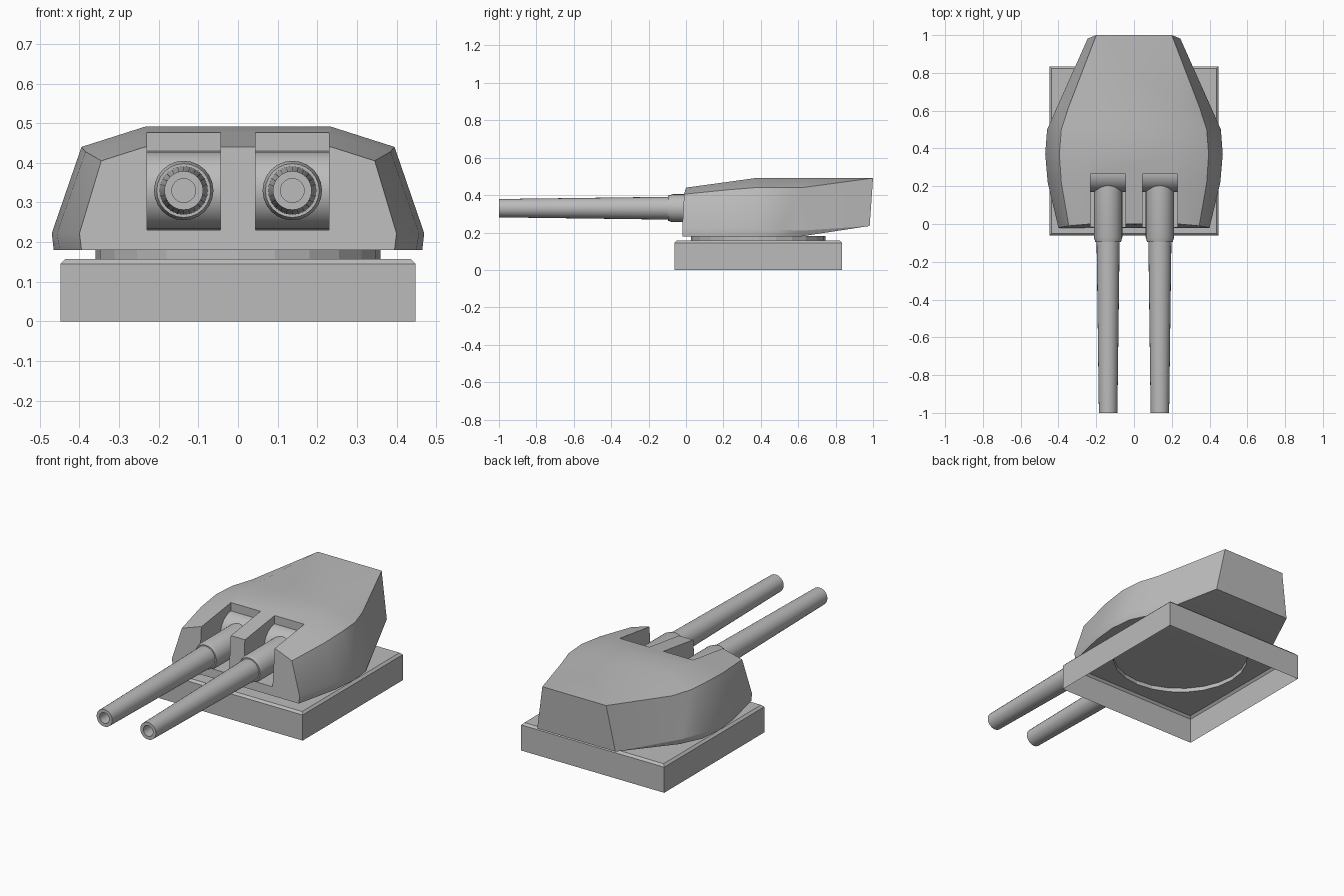
import bpy, bmesh, math
from mathutils import Vector

cube = bpy.data.objects.get("Cube")
if cube:
    bpy.data.objects.remove(cube)

grey = bpy.data.materials.new("armour_grey")
grey.use_nodes = True
grey.diffuse_color = (0.5, 0.5, 0.5, 1)
grey.node_tree.nodes["Principled BSDF"].inputs["Base Color"].default_value = (0.5, 0.5, 0.5, 1)


def loft(name, loops, cap_start=False, cap_end=False):
    """Skin a list of equal-length closed loops into a mesh object."""
    bm = bmesh.new()
    rings = [[bm.verts.new(p) for p in loop] for loop in loops]
    n = len(rings[0])
    for a, b in zip(rings, rings[1:]):
        for i in range(n):
            j = (i + 1) % n
            bm.faces.new((a[i], a[j], b[j], b[i]))
    if cap_start:
        bm.faces.new(rings[0])
    if cap_end:
        bm.faces.new(rings[-1])
    bmesh.ops.remove_doubles(bm, verts=bm.verts, dist=0.0005)
    bmesh.ops.recalc_face_normals(bm, faces=bm.faces)
    mesh = bpy.data.meshes.new(name)
    bm.to_mesh(mesh)
    bm.free()
    mesh.materials.append(grey)
    obj = bpy.data.objects.new(name, mesh)
    bpy.context.collection.objects.link(obj)
    return obj


def select(obj):
    bpy.ops.object.select_all(action='DESELECT')
    obj.select_set(True)
    bpy.context.view_layer.objects.active = obj


def smooth(obj, degrees=30):
    select(obj)
    bpy.ops.object.shade_smooth_by_angle(angle=math.radians(degrees))


SEG = 24
TURN = [2 * math.pi * i / SEG for i in range(SEG)]
CENTRE_Y = 0.387
GUN_X, GUN_Z = 0.137, 0.33
SLOT_HALF, SLOT_BACK, SLOT_FLOOR = 0.0925, 0.265, 0.23


# Base: open-bottomed square plinth, bevelled, rising into the round bearing ring
def square(half, z):
    loop = []
    for a in TURN:
        c, s = math.cos(a), math.sin(a)
        k = half / max(abs(c), abs(s))
        loop.append((c * k, CENTRE_Y + s * k, z))
    return loop


def circle(r, z):
    return [(r * math.cos(a), CENTRE_Y + r * math.sin(a), z) for a in TURN]


base = loft("base_with_ring", [square(0.448, 0), square(0.448, 0.145),
                               square(0.436, 0.157), circle(0.36, 0.157),
                               circle(0.36, 0.182)])
# keep the inside of the shell facing downwards
base_top = max(base.data.polygons, key=lambda p: abs(p.normal.z))
if base_top.normal.z < 0:
    base.data.flip_normals()
smooth(base, 14)

# Gun house: half sections of bottom edge, lower edge, shoulder and roof edge
stations = [
    [(0.395, -0.02, 0.18), (0.40, -0.02, 0.222), (0.345, -0.01, 0.405), (0.235, 0.0, 0.44)],
    [(0.45, 0.22, 0.18), (0.457, 0.22, 0.222), (0.385, 0.22, 0.428), (0.235, 0.22, 0.47)],
    [(0.465, 0.37, 0.18), (0.47, 0.37, 0.222), (0.395, 0.37, 0.44), (0.235, 0.37, 0.491)],
    [(0.452, 0.5, 0.18), (0.46, 0.5, 0.215), (0.385, 0.5, 0.44), (0.235, 0.5, 0.491)],
    [(0.395, 0.62, 0.18), (0.407, 0.62, 0.21), (0.346, 0.62, 0.44), (0.23, 0.62, 0.491)],
    [(0.245, 0.982, 0.235), (0.245, 0.982, 0.235), (0.2, 1.0, 0.491), (0.2, 1.0, 0.491)],
]
sections = [half + [(-x, y, z) for x, y, z in reversed(half)] for half in stations]
house = loft("gun_house", sections, True, True)

# Gun slots cut into the front of the house
for side in (1, -1):
    corners = [(-1, -1), (1, -1), (1, 1), (-1, 1)]
    floor = [(side * GUN_X + SLOT_HALF * u, -0.2 if v < 0 else SLOT_BACK, SLOT_FLOOR)
             for u, v in corners]
    roof = [(x, y, 0.7) for x, y, z in floor]
    cutter = loft("slot_cutter", [floor, roof], True, True)
    cutter.hide_render = True
    cut = house.modifiers.new("slot", 'BOOLEAN')
    cut.operation = 'DIFFERENCE'
    cut.solver = 'EXACT'
    cut.object = cutter
    select(house)
    bpy.ops.object.modifier_apply(modifier=cut.name)
    bpy.data.objects.remove(cutter)
smooth(house)

# Guns: hollow tapered barrel with a sleeve, set in a rounded mantlet
gun_profile = [(0.03, -0.93), (0.03, -1.0), (0.049, -1.0), (0.061, -0.095),
               (0.068, -0.095), (0.075, -0.07), (0.075, 0.25)]
for side, label in ((1, "left"), (-1, "right")):
    x0 = side * GUN_X
    rings = [[(x0 + r * math.cos(a), y, GUN_Z + r * math.sin(a)) for a in TURN]
             for r, y in gun_profile]
    smooth(loft(label + "_gun_barrel", rings, True, True))

    ends = [[(x0 + w, 0.27 + 0.1 * math.cos(a), GUN_Z + 0.1 * math.sin(a)) for a in TURN]
            for w in (-SLOT_HALF, SLOT_HALF)]
    smooth(loft(label + "_mantlet", ends, True, True))
